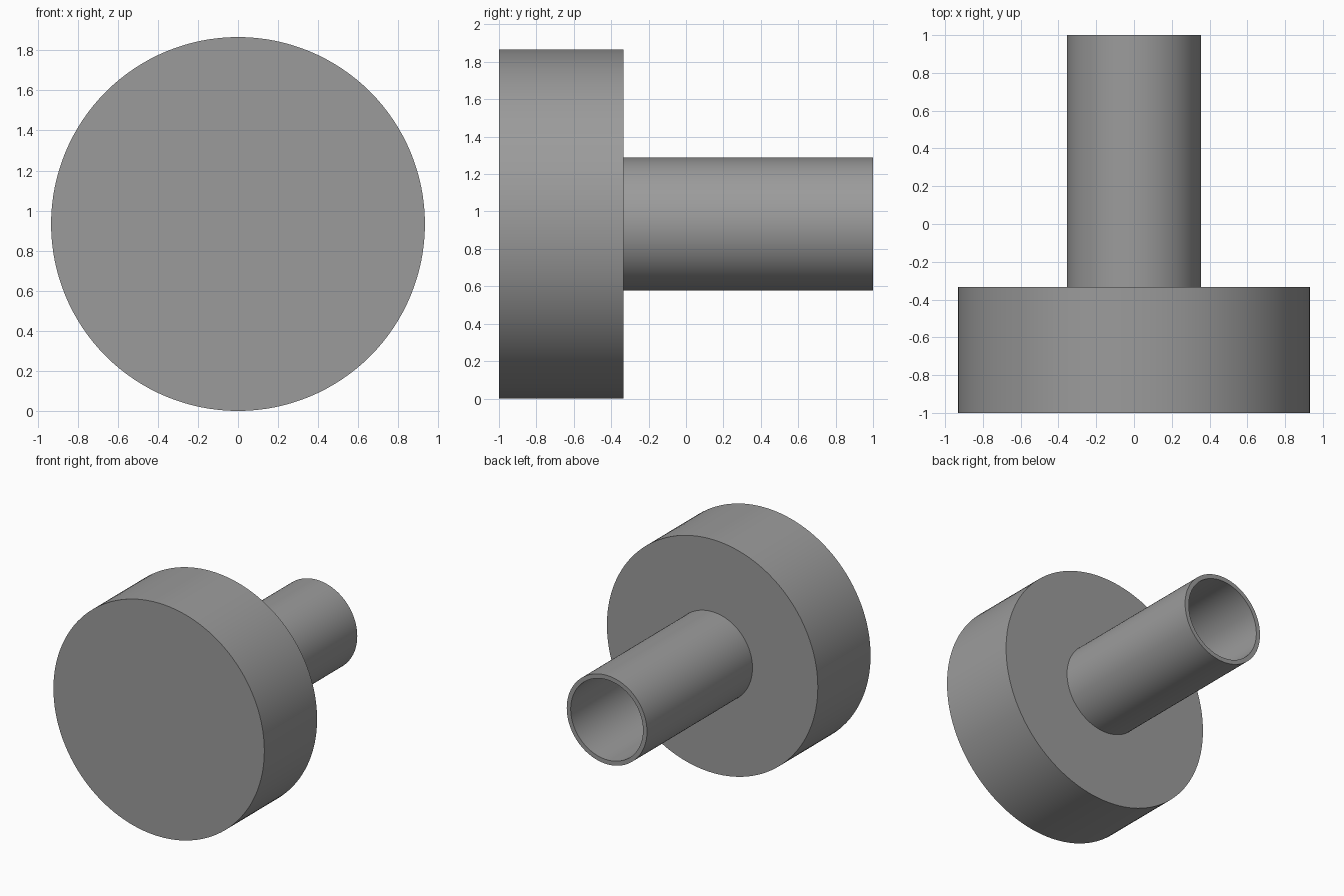
import bpy
import bmesh
import math
from mathutils import Matrix, Vector

cube = bpy.data.objects.get("Cube")
if cube:
    bpy.data.objects.remove(cube, do_unlink=True)

R_HEAD, R_TUBE, R_BORE = 0.933, 0.355, 0.32
FRONT, SHOULDER, BACK = -1.0, -0.333, 1.0
SEGMENTS = 128

grey = bpy.data.materials.new("plain grey")
grey.use_nodes = True
colour = (0.33, 0.33, 0.33, 1)
grey.diffuse_color = colour
grey.node_tree.nodes["Principled BSDF"].inputs["Base Color"].default_value = colour


def lathe(name, profile):
    """Spin a (radius, y) profile around the y axis."""
    bm = bmesh.new()
    verts = [bm.verts.new((r, y, 0)) for r, y in profile]
    edges = [bm.edges.new(pair) for pair in zip(verts, verts[1:])]
    bmesh.ops.spin(bm, geom=verts + edges, cent=(0, 0, 0), axis=(0, 1, 0),
                   angle=math.tau, steps=SEGMENTS, use_duplicate=False)
    bmesh.ops.remove_doubles(bm, verts=bm.verts, dist=0.0001)
    bmesh.ops.recalc_face_normals(bm, faces=bm.faces)
    mesh = bpy.data.meshes.new(name)
    bm.to_mesh(mesh)
    bm.free()
    mesh.materials.append(grey)
    obj = bpy.data.objects.new(name, mesh)
    obj.location.z = R_HEAD
    bpy.context.collection.objects.link(obj)
    bpy.ops.object.select_all(action="DESELECT")
    obj.select_set(True)
    bpy.context.view_layer.objects.active = obj
    bpy.ops.object.shade_smooth_by_angle(angle=math.radians(30))
    return obj


# Solid round head
lathe("head_disc", [(0, FRONT), (R_HEAD, FRONT), (R_HEAD, SHOULDER), (0, SHOULDER)])

# Hollow stem, open at the back and closed by the head
lathe("hollow_stem", [(R_TUBE, SHOULDER), (R_TUBE, BACK),
                      (R_BORE, BACK), (R_BORE, SHOULDER), (R_TUBE, SHOULDER)])
